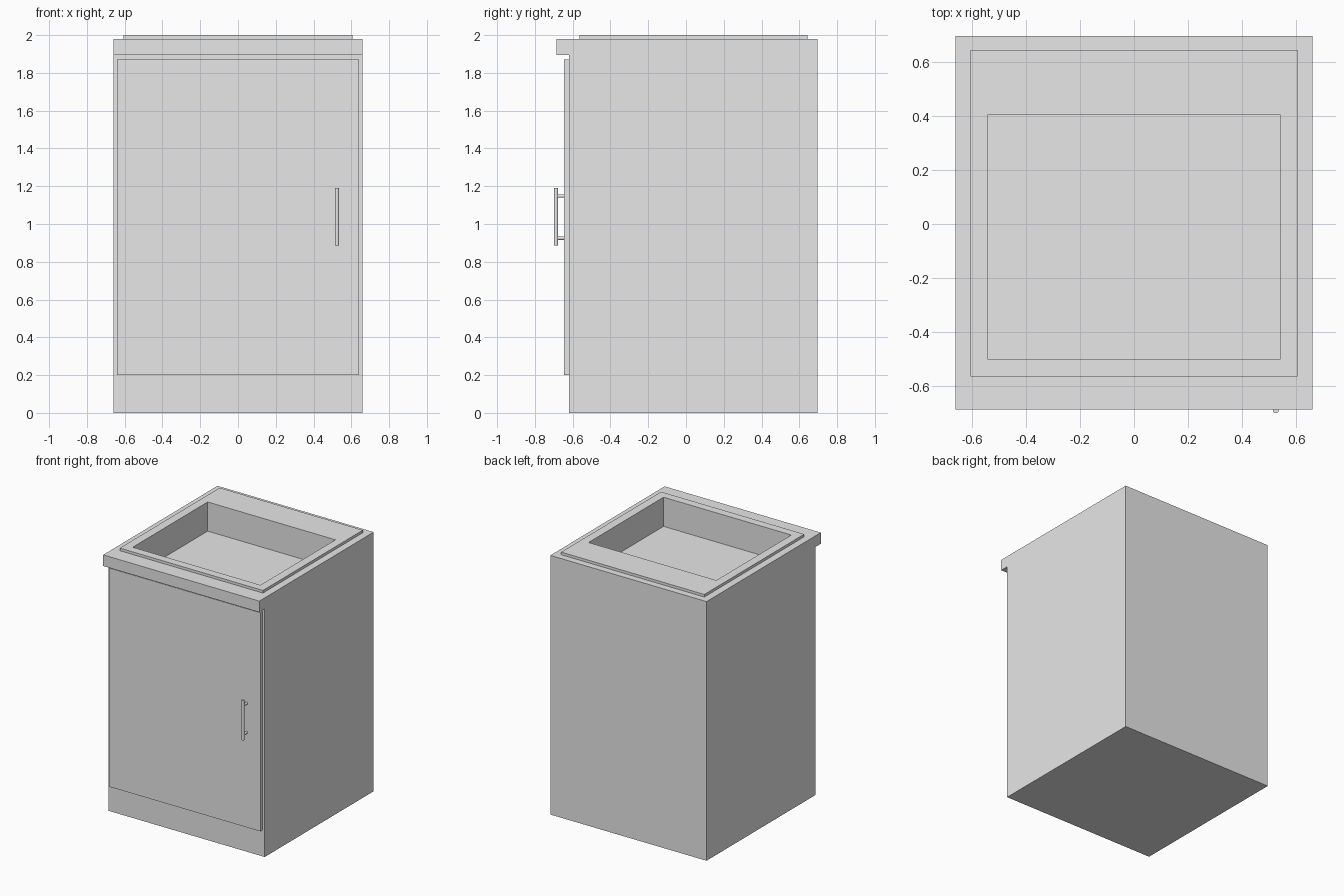
import bpy, bmesh
from mathutils import Matrix, Vector

default = bpy.data.objects.get("Cube")
if default:
    bpy.data.objects.remove(default, do_unlink=True)

grey = bpy.data.materials.new("light_grey")
grey.use_nodes = True
grey.diffuse_color = (0.8, 0.8, 0.8, 1)
grey.node_tree.nodes["Principled BSDF"].inputs["Base Color"].default_value = (0.8, 0.8, 0.8, 1)


def finish(name, bm):
    bmesh.ops.recalc_face_normals(bm, faces=bm.faces)
    mesh = bpy.data.meshes.new(name)
    bm.to_mesh(mesh)
    bm.free()
    mesh.materials.append(grey)
    obj = bpy.data.objects.new(name, mesh)
    bpy.context.collection.objects.link(obj)
    return obj


def box(name, lo, hi):
    lo, hi = Vector(lo), Vector(hi)
    bm = bmesh.new()
    bmesh.ops.create_cube(bm, size=1, matrix=Matrix.Translation((lo + hi) / 2) @ Matrix.Diagonal((*(hi - lo), 1)))
    return finish(name, bm)


def rod(name, start, end, radius):
    start, end = Vector(start), Vector(end)
    axis = end - start
    turn = axis.to_track_quat('Z', 'Y').to_matrix().to_4x4()
    bm = bmesh.new()
    bmesh.ops.create_cone(bm, cap_ends=True, segments=16, radius1=radius, radius2=radius,
                          depth=axis.length, matrix=Matrix.Translation((start + end) / 2) @ turn)
    obj = finish(name, bm)
    bpy.ops.object.select_all(action='DESELECT')
    obj.select_set(True)
    bpy.context.view_layer.objects.active = obj
    bpy.ops.object.shade_smooth_by_angle()
    return obj


# Cabinet: side profile with the overhanging front lip, extruded across the width
half, top = 0.66, 1.98
front, back, lip = -0.62, 0.695, -0.685
profile = [(front, 0), (back, 0), (back, top), (lip, top), (lip, 1.895), (front, 1.895)]
bm = bmesh.new()
side = bm.faces.new([bm.verts.new((-half, y, z)) for y, z in profile])
ext = bmesh.ops.extrude_face_region(bm, geom=[side])
bmesh.ops.translate(bm, vec=(2 * half, 0, 0), verts=[v for v in ext["geom"] if isinstance(v, bmesh.types.BMVert)])
cabinet = finish("cabinet", bm)

# Opening in the counter for the sink
cutter = box("sink_cutter", (-0.55, -0.51, 1.75), (0.55, 0.415, 2.1))
cutter.hide_render = True
cut = cabinet.modifiers.new("sink_opening", 'BOOLEAN')
cut.operation, cut.solver, cut.object = 'DIFFERENCE', 'EXACT', cutter
bpy.context.view_layer.objects.active = cabinet
bpy.ops.object.modifier_apply(modifier=cut.name)
bpy.data.objects.remove(cutter, do_unlink=True)

# Sink: raised rim stepping down into the basin, lofted through rectangles
rings = [(0.605, -0.563, 0.643, top), (0.605, -0.563, 0.643, 2.0),
         (0.54, -0.5, 0.405, 2.0), (0.54, -0.5, 0.405, 1.777)]
bm = bmesh.new()
loops = [[bm.verts.new(p) for p in ((-w, a, z), (w, a, z), (w, b, z), (-w, b, z))] for w, a, b, z in rings]
for low, high in zip(loops, loops[1:]):
    for i in range(4):
        j = (i + 1) % 4
        bm.faces.new((low[i], low[j], high[j], high[i]))
bm.faces.new(loops[-1])
finish("sink", bm)

# Door and bar handle
door_front = -0.645
box("door", (-0.64, door_front, 0.2), (0.64, front, 1.87))
hx, hy = 0.524, -0.688
rod("handle_bar", (hx, hy, 0.885), (hx, hy, 1.19), 0.011)
for name, z in (("handle_lower_post", 0.925), ("handle_upper_post", 1.148)):
    rod(name, (hx, door_front, z), (hx, hy, z), 0.009)
